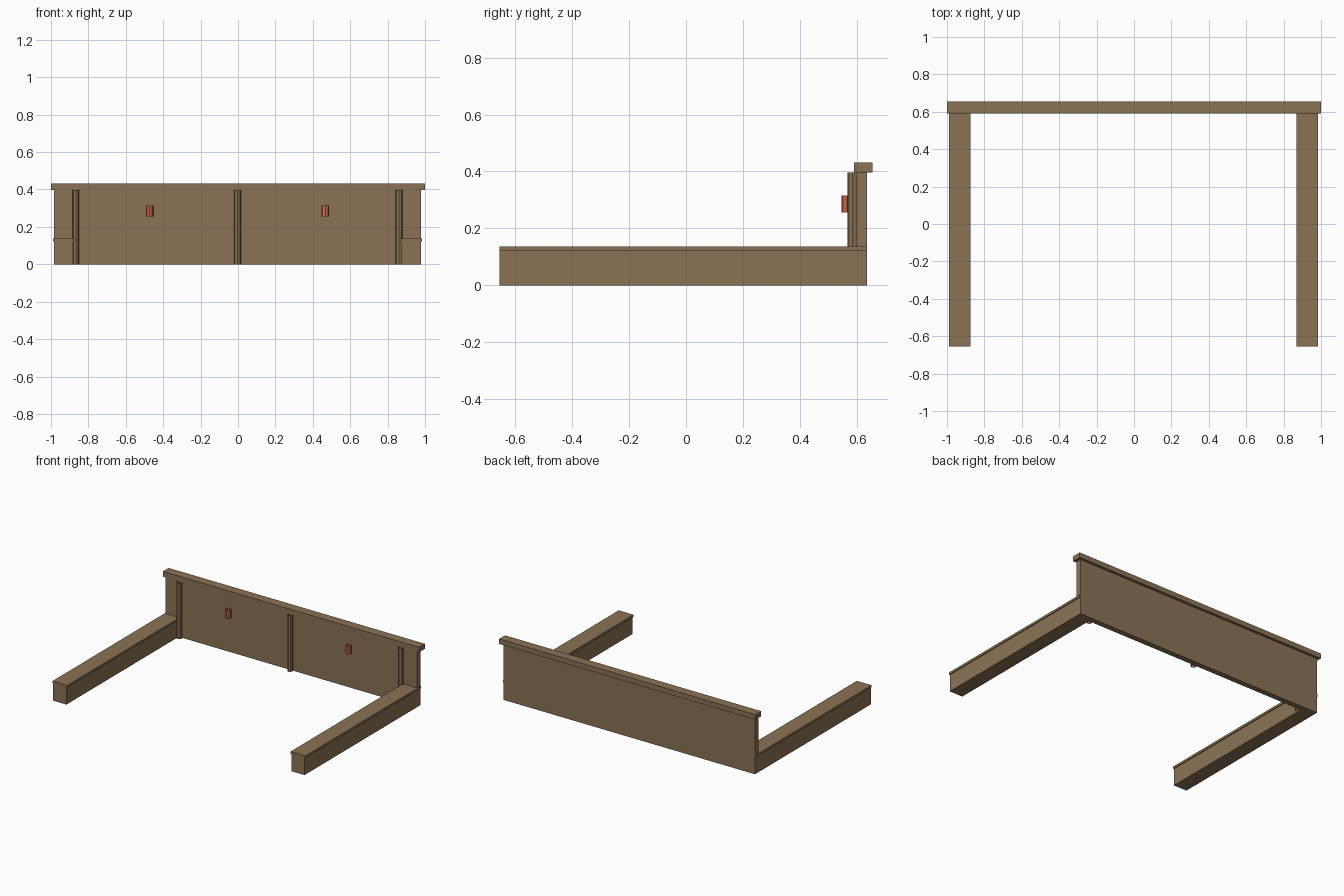
import bpy
import bmesh
from mathutils import Matrix, Vector

cube = bpy.data.objects.get("Cube")
if cube:
    bpy.data.objects.remove(cube, do_unlink=True)


def make_material(name, colour):
    mat = bpy.data.materials.new(name)
    mat.use_nodes = True
    mat.diffuse_color = colour
    mat.node_tree.nodes["Principled BSDF"].inputs["Base Color"].default_value = colour
    return mat


brown = make_material("brown stone", (0.258, 0.171, 0.091, 1))
copper = make_material("copper orange", (0.61, 0.14, 0.07, 1))


def finish(name, bm, mat):
    mesh = bpy.data.meshes.new(name)
    bm.to_mesh(mesh)
    bm.free()
    mesh.materials.append(mat)
    obj = bpy.data.objects.new(name, mesh)
    bpy.context.collection.objects.link(obj)
    return obj


def box(name, low, high, mat=brown):
    low, high = Vector(low), Vector(high)
    bm = bmesh.new()
    place = Matrix.Translation((low + high) / 2) @ Matrix.Diagonal((*(high - low), 1))
    bmesh.ops.create_cube(bm, size=1, matrix=place)
    return finish(name, bm, mat)


def tube(name, x, y, bottom, top, radius, mat):
    # Eight-sided shell, open at both ends
    bm = bmesh.new()
    bmesh.ops.create_cone(bm, cap_ends=False, segments=8, radius1=radius, radius2=radius,
                          depth=top - bottom,
                          matrix=Matrix.Translation((x, y, (bottom + top) / 2)))
    return finish(name, bm, mat)


MID = -0.003      # the walls sit slightly off the coping's centre
FRONT, BACK = -0.655, 0.636
WALL_TOP = 0.396

# Tall back wall and its overhanging coping
box("back_wall", (MID - 0.981, 0.597, 0), (MID + 0.981, BACK, WALL_TOP))
box("back_coping", (-1, 0.59, WALL_TOP), (1, 0.655, 0.432))

# Low side walls with thin copings
for side, label in ((1, "left"), (-1, "right")):
    def span(inner, outer):
        return sorted((MID + side * inner, MID + side * outer))
    x0, x1 = span(0.878, 0.981)
    box(label + "_side_wall", (x0, FRONT, 0), (x1, BACK, 0.121))
    x0, x1 = span(0.872, 0.987)
    box(label + "_side_coping", (x0, FRONT, 0.121), (x1, BACK, 0.137))

# Slim pillars against the back wall
for label, x in (("right", -0.864), ("middle", 0), ("left", 0.864)):
    tube(label + "_pillar", MID + x, 0.585, 0, WALL_TOP, 0.018, brown)

# Wall lamps between the pillars
for label, x in (("right", -0.47), ("left", 0.47)):
    tube(label + "_lamp", MID + x, 0.566, 0.256, 0.315, 0.02, copper)
